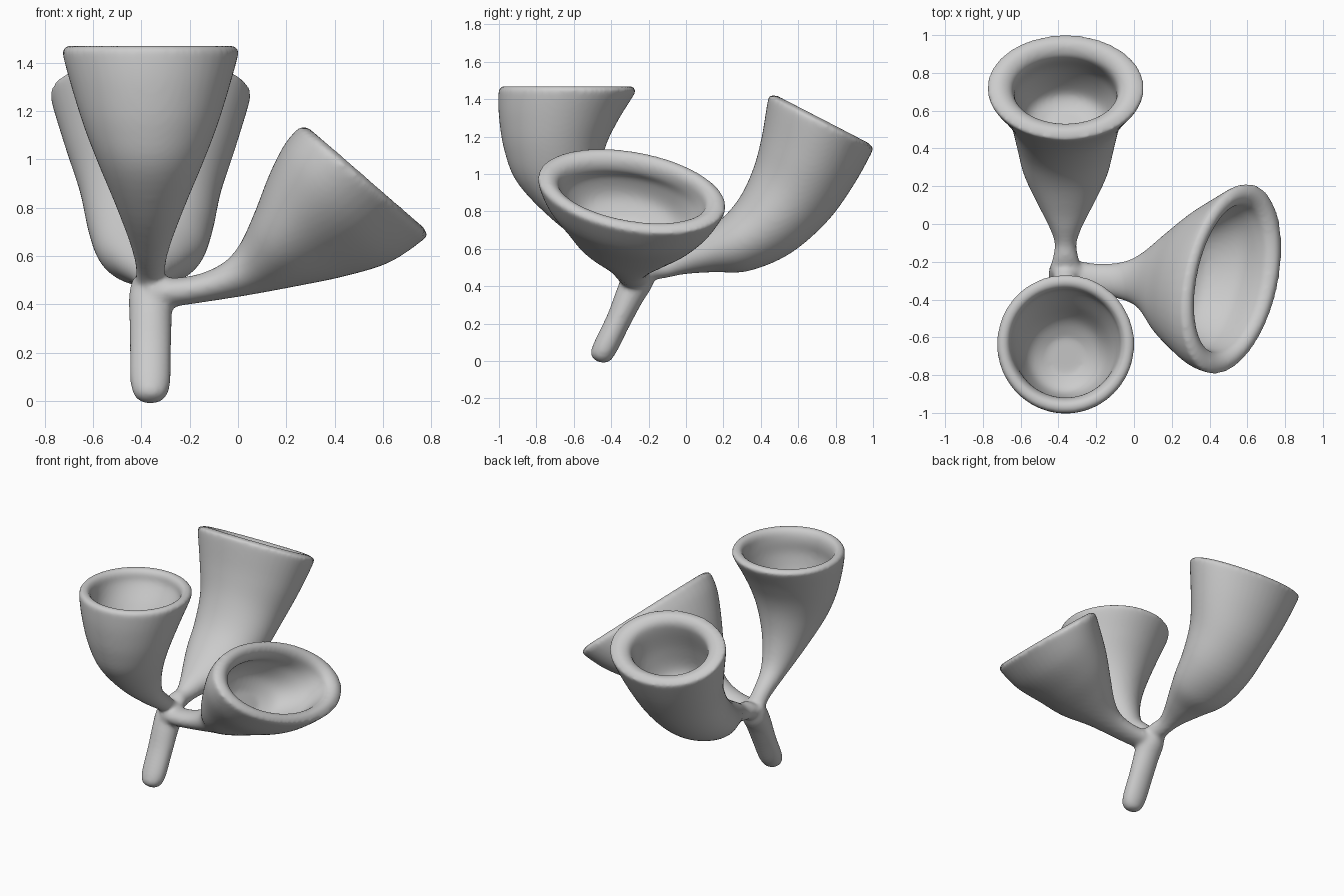
import bpy, bmesh, math
from mathutils import Vector

if "Cube" in bpy.data.objects:
    bpy.data.objects.remove(bpy.data.objects["Cube"])

bm = bmesh.new()
SEG, STEPS = 48, 5


def spline(a, b, c, d, t):
    return 0.5 * (2 * b + (c - a) * t + (2 * a - 5 * b + 4 * c - d) * t * t
                  + (3 * b - a - 3 * c + d) * t ** 3)


def loft(rings):
    """Closed smooth skin through elliptical rings (centre, axis u, axis v)."""
    loops, n = [], len(rings)
    for i in range(n - 1):
        four = [rings[max(0, min(n - 1, i + k))] for k in (-1, 0, 1, 2)]
        for s in range(STEPS + (i == n - 2)):
            c, u, v = [spline(*[r[j] for r in four], s / STEPS) for j in range(3)]
            loops.append([bm.verts.new(c + u * math.cos(a) + v * math.sin(a))
                          for a in [2 * math.pi * k / SEG for k in range(SEG)]])
    for a, b in zip(loops, loops[1:]):
        for k in range(SEG):
            m = (k + 1) % SEG
            bm.faces.new((a[k], a[m], b[m], b[k]))
    bm.faces.new(loops[0][::-1])
    bm.faces.new(loops[-1])


def ring(p, q, v):
    p, q = Vector(p), Vector(q)
    return ((p + q) / 2, (q - p) / 2, Vector(v))


def cup(outer, lu, lv):
    """Outer wall, rolled lip (inner size lu, lv), then the hollow inside."""
    c, u, v = outer[-1]
    n = u.cross(v).normalized()
    if n.dot(c - outer[-2][0]) < 0:
        n = -n
    rings = list(outer)
    for t, h in ((.1, .022), (.45, .035), (.85, .008), (1, -.05)):
        rings.append((c + n * h, u * (1 - t * (1 - lu)), v * (1 - t * (1 - lv))))
    c, u, v = outer[-2]
    rings.append((c - n * .02, u * max(lu, .74), v * max(lv, .74)))
    c, u, v = outer[-3]
    rings.append((c + n * .01, u * .70, v * .70))
    rings.append((c - n * .045, u * .35, v * .35))
    loft(rings)


def yz_rings(rows):
    return [ring((-.362, a, b), (-.362, c, d), (w, 0, 0)) for a, b, c, d, w in rows]


# Stem
loft(yz_rings([
    (-.478, -.002, -.445, -.012, .025), (-.510, .035, -.408, -.002, .062),
    (-.492, .10, -.37, .05, .083), (-.42, .25, -.305, .18, .086),
    (-.372, .38, -.235, .31, .088), (-.335, .46, -.18, .40, .09),
    (-.28, .53, -.16, .49, .075)]))

# Front cup
cup(yz_rings([
    (-.28, .43, -.20, .50, .07), (-.36, .50, -.28, .58, .06),
    (-.51, .60, -.40, .70, .083), (-.72, .76, -.45, .86, .143),
    (-.90, .95, -.455, 1.02, .217), (-.97, 1.12, -.425, 1.16, .277),
    (-1.0, 1.30, -.355, 1.30, .327), (-1.003, 1.438, -.270, 1.438, .364)]), .77, .78)

# Back cup
cup(yz_rings([
    (-.28, .40, -.24, .52, .088), (-.19, .43, -.18, .55, .07),
    (-.10, .445, -.11, .565, .058),
    (0, .465, -.03, .61, .088), (.15, .475, .07, .67, .15),
    (.33, .48, .20, .77, .222), (.55, .57, .29, .88, .26),
    (.75, .74, .36, 1.03, .295), (.89, .93, .405, 1.20, .355),
    (.995, 1.118, .44, 1.405, .414)]), .63, .66)

# Side cup, with its long axis slightly twisted
side = []
for a, b, c, d, y, w in [
        (-.34, .38, -.38, .51, -.27, .085), (-.20, .40, -.21, .515, -.29, .082),
        (-.05, .423, -.08, .56, -.30, .10), (.08, .445, 0, .635, -.30, .15),
        (.25, .48, .07, .77, -.31, .27), (.42, .52, .14, .93, -.30, .37),
        (.61, .582, .205, 1.05, -.30, .455), (.757, .684, .26, 1.112, -.29, .503)]:
    k = w * min(1, w / .4)
    side.append(ring((a, y, b), (c, y, d), (.17 * k, w, -.15 * k)))
cup(side, .69, .76)

# Fuse all branches into one soft skin
bmesh.ops.recalc_face_normals(bm, faces=bm.faces)
mesh = bpy.data.meshes.new("branching_cups")
bm.to_mesh(mesh)
bm.free()
obj = bpy.data.objects.new("branching_cups", mesh)
bpy.context.collection.objects.link(obj)
rm = obj.modifiers.new("fuse", 'REMESH')
rm.mode = 'VOXEL'
rm.voxel_size = .012
rm.use_smooth_shade = True
sm = obj.modifiers.new("soften", 'SMOOTH')
sm.factor = .5
sm.iterations = 14
